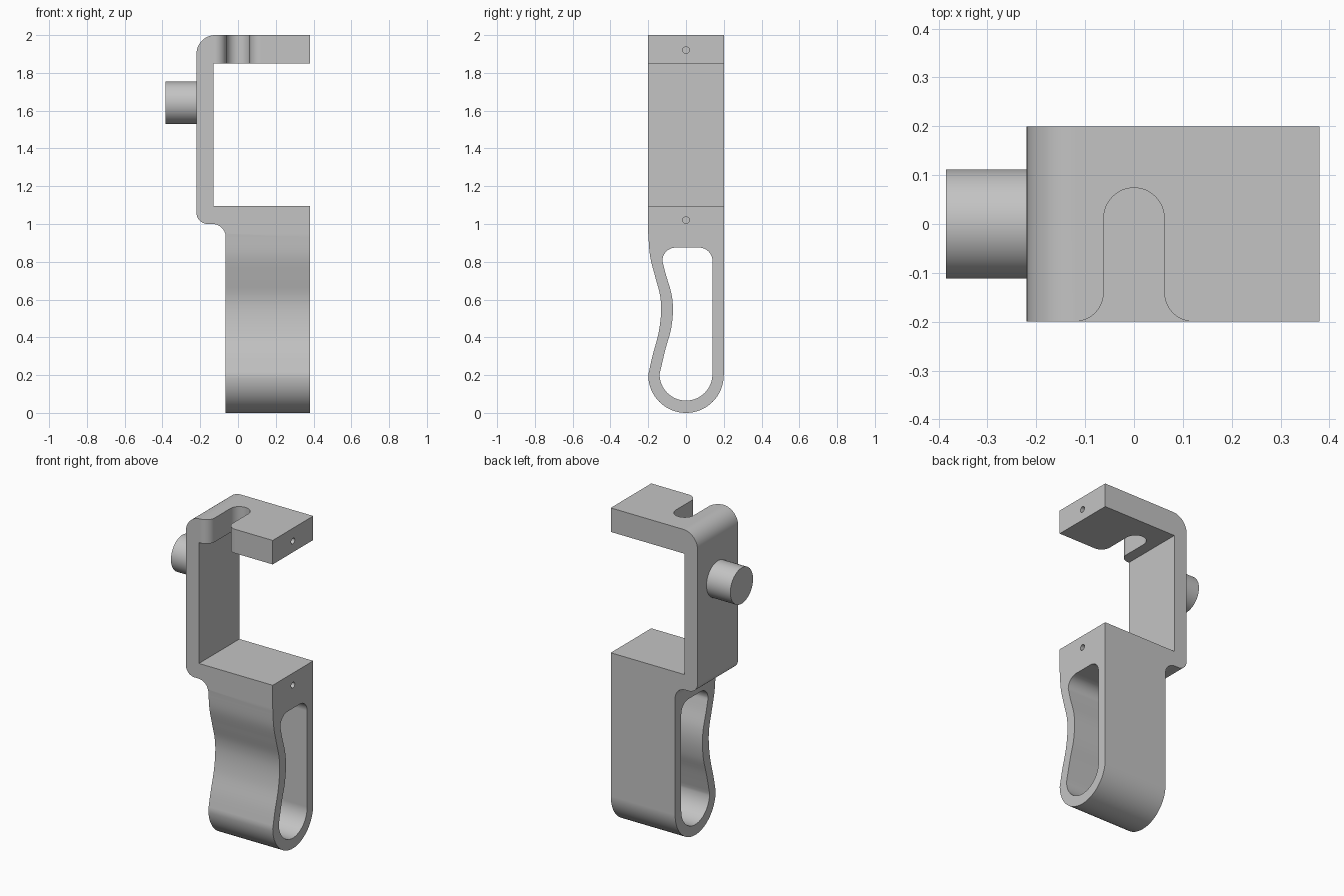
import bpy, bmesh
from math import sin, cos, radians
from mathutils import Vector

if "Cube" in bpy.data.objects:
    bpy.data.objects.remove(bpy.data.objects["Cube"], do_unlink=True)

grey = bpy.data.materials.new("plain grey")
grey.use_nodes = True
colour = (0.55, 0.55, 0.55, 1)
grey.diffuse_color = colour
grey.node_tree.nodes["Principled BSDF"].inputs["Base Color"].default_value = colour

PLACE = {
    "x": lambda a, b, d: (d, a, b),
    "y": lambda a, b, d: (a, d, b),
    "z": lambda a, b, d: (a, b, d),
}


def arc(cx, cy, r, start, end, steps=12):
    angles = [radians(start + (end - start) * i / steps) for i in range(steps + 1)]
    return [(cx + r * cos(t), cy + r * sin(t)) for t in angles]


def spline(points, steps=6):
    """Smooth curve through all points."""
    p = [Vector(q) for q in points]
    p = [2 * p[0] - p[1]] + p + [2 * p[-1] - p[-2]]
    out = []
    for a, b, c, d in zip(p, p[1:], p[2:], p[3:]):
        for i in range(steps):
            t = i / steps
            q = b + (c - a) * t / 2 + (2 * a - 5 * b + 4 * c - d) * t * t / 2 \
                + (3 * b - a - 3 * c + d) * t ** 3 / 2
            out.append(tuple(q))
    return out + [tuple(p[-2])]


def prism(name, outline, axis, low, high):
    """Extrude a closed outline along one axis."""
    pts = []
    for q in outline:
        if not pts or (Vector(q) - Vector(pts[-1])).length > 1e-4:
            pts.append(q)
    if (Vector(pts[0]) - Vector(pts[-1])).length < 1e-4:
        pts.pop()
    bm = bmesh.new()
    face = bm.faces.new([bm.verts.new(PLACE[axis](a, b, low)) for a, b in pts])
    new = bmesh.ops.extrude_face_region(bm, geom=[face])["geom"]
    moved = [v for v in new if isinstance(v, bmesh.types.BMVert)]
    bmesh.ops.translate(bm, verts=moved, vec=PLACE[axis](0, 0, high - low))
    bmesh.ops.recalc_face_normals(bm, faces=bm.faces)
    mesh = bpy.data.meshes.new(name)
    bm.to_mesh(mesh)
    bm.free()
    mesh.materials.append(grey)
    obj = bpy.data.objects.new(name, mesh)
    bpy.context.collection.objects.link(obj)
    return obj


def activate(obj):
    bpy.ops.object.select_all(action="DESELECT")
    obj.select_set(True)
    bpy.context.view_layer.objects.active = obj


def combine(obj, tool, operation):
    tool.hide_render = True
    activate(obj)
    mod = obj.modifiers.new(operation, "BOOLEAN")
    mod.operation, mod.object, mod.solver = operation, tool, "EXACT"
    bpy.ops.object.modifier_apply(modifier=mod.name)
    bpy.data.objects.remove(tool, do_unlink=True)


def smooth(obj):
    activate(obj)
    bpy.ops.object.shade_smooth_by_angle(angle=radians(30))
    mod = obj.modifiers.new("even normals", "WEIGHTED_NORMAL")
    mod.keep_sharp = True


# Bracket silhouette: top arm, upright, shoulder and handle width
silhouette = [(0.38, -0.1), (0.38, 1.095), (-0.13, 1.095), (-0.13, 1.85), (0.38, 1.85), (0.38, 2)]
silhouette += arc(-0.12, 1.9, 0.1, 90, 180)
silhouette += arc(-0.16, 1.06, 0.06, 180, 270)
silhouette += arc(-0.135, 0.93, 0.07, 90, 0)
silhouette += [(-0.065, -0.1)]
body = prism("bracket_and_handle", silhouette, "y", -0.3, 0.3)

# Side outline: rounded foot and finger dip on the front
side = [(0.2, 2.1), (-0.2, 2.1)]
side += spline([(-0.2, 0.95), (-0.19, 0.83), (-0.163, 0.72), (-0.137, 0.62), (-0.132, 0.53),
                (-0.146, 0.42), (-0.178, 0.3), (-0.2, 0.2)])
side += arc(0, 0.2, 0.2, 180, 360, 32)
combine(body, prism("side_outline", side, "x", -0.5, 0.5), "INTERSECT")

# Open loop through the handle
loop = arc(0.07, 0.805, 0.07, 0, 90) + arc(-0.055, 0.805, 0.07, 90, 180)
loop += spline([(-0.125, 0.805), (-0.106, 0.73), (-0.077, 0.63), (-0.069, 0.54),
                (-0.08, 0.44), (-0.108, 0.34), (-0.14, 0.205)])
loop += arc(0, 0.205, 0.14, 180, 360, 32)
combine(body, prism("loop_cutter", loop, "x", -0.5, 0.5), "DIFFERENCE")

# Flared slot in the top arm
slot = [(0.122, -0.3)] + arc(0.122, -0.14, 0.06, 270, 180)
slot += arc(0, 0.012, 0.062, 0, 180, 24)
slot += arc(-0.122, -0.14, 0.06, 0, -90) + [(-0.122, -0.3)]
combine(body, prism("slot_cutter", slot, "z", 1.8, 2.1), "DIFFERENCE")

# Small screw holes in the end faces
for z in (1.02, 1.92):
    hole = arc(0, z, 0.018, 0, 360, 20)
    combine(body, prism("hole_cutter", hole, "x", 0.2, 0.5), "DIFFERENCE")
smooth(body)

# Round mounting stud on the upright
stud = prism("mounting_stud", arc(0, 1.642, 0.112, 0, 360, 64), "x", -0.385, -0.2)
smooth(stud)
